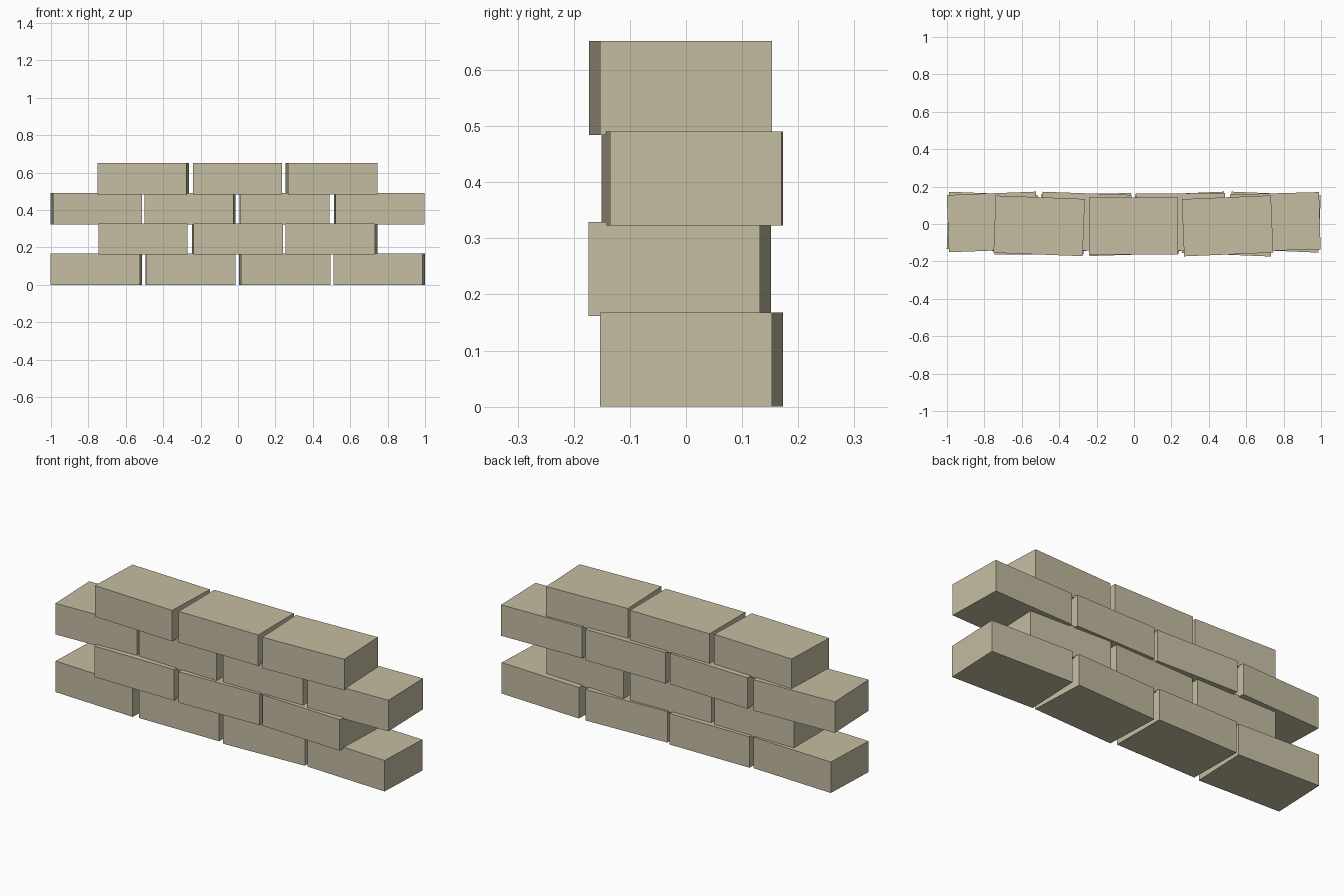
import bpy
import bmesh
from mathutils import Matrix, Vector

cube = bpy.data.objects.get("Cube")
if cube:
    bpy.data.objects.remove(cube, do_unlink=True)

LENGTH, DEPTH, HEIGHT = 0.477, 0.306, 0.168
COURSE_STEP = 0.1613

# Sandy stone colour
stone = bpy.data.materials.new("sandy_stone")
stone.use_nodes = True
colour = (0.56, 0.51, 0.365, 1.0)
stone.diffuse_color = colour
stone.node_tree.nodes["Principled BSDF"].inputs["Base Color"].default_value = colour


def add_brick(name, x, y, z, turn):
    """One block, standing on z and turned slightly about its own upright axis."""
    bm = bmesh.new()
    bmesh.ops.create_cube(bm, size=1.0)
    bmesh.ops.scale(bm, vec=(LENGTH, DEPTH, HEIGHT), verts=bm.verts)
    mesh = bpy.data.meshes.new(name)
    bm.to_mesh(mesh)
    bm.free()
    mesh.materials.append(stone)
    brick = bpy.data.objects.new(name, mesh)
    brick.matrix_world = (Matrix.Translation(Vector((x, y, z + HEIGHT / 2)))
                          @ Matrix.Rotation(turn, 4, "Z"))
    bpy.context.collection.objects.link(brick)


# Courses from the bottom up: depth offset, then (x, turn) of each brick
courses = [
    (0.010, [(-0.757, -0.04), (-0.254, 0.008), (0.249, 0.042), (0.754, -0.042)]),
    (-0.011, [(-0.508, 0.0), (-0.003, 0.03), (0.500, -0.042)]),
    (0.011, [(-0.757, 0.038), (-0.256, -0.036), (0.249, 0.008), (0.755, 0.027)]),
    (-0.010, [(-0.507, -0.038), (-0.003, 0.0), (0.500, 0.042)]),
]

for row, (y, bricks) in enumerate(courses):
    for column, (x, turn) in enumerate(bricks):
        add_brick(f"brick_course_{row + 1}_{column + 1}", x, y, row * COURSE_STEP, turn)
